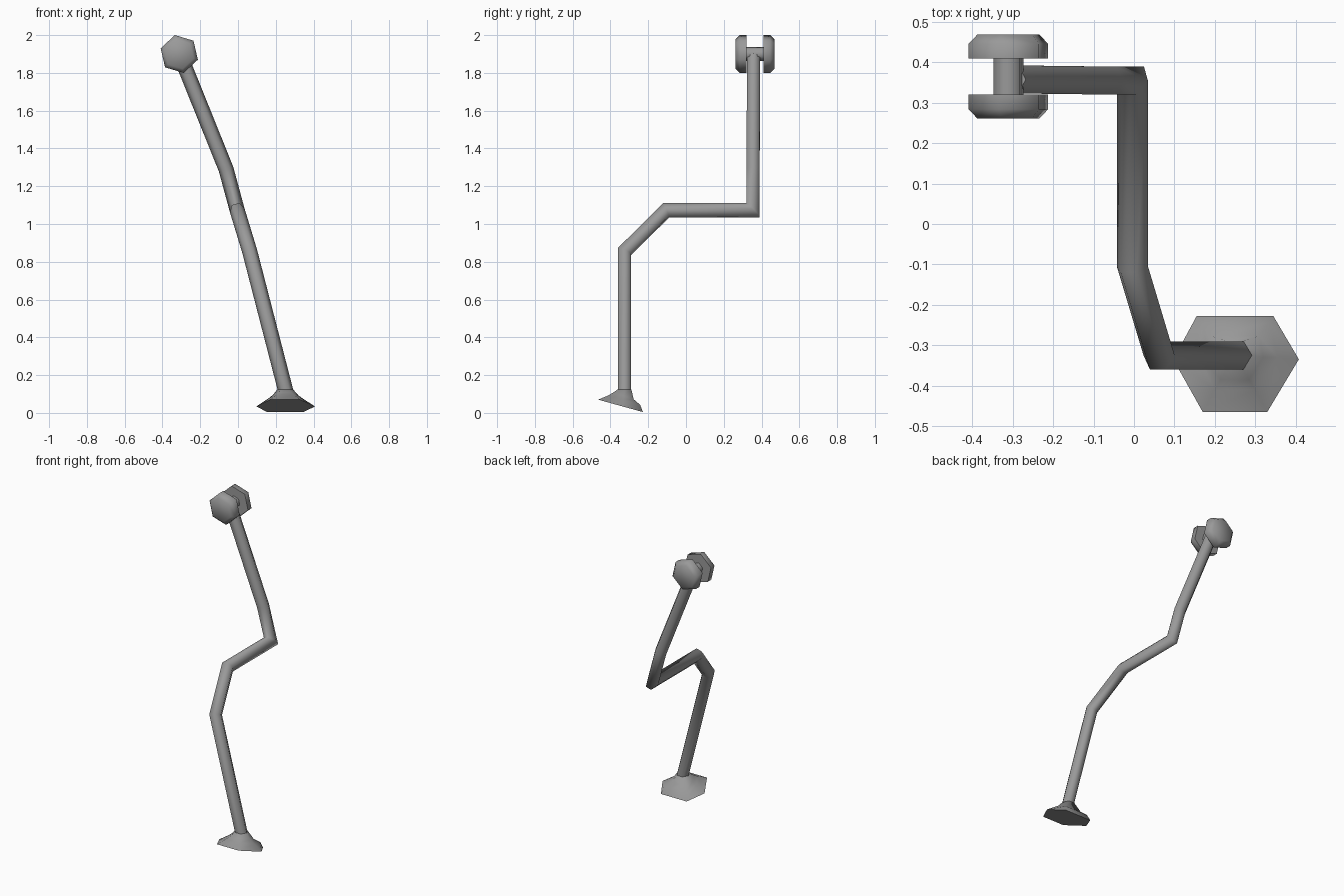
import bpy
from math import cos, sin, radians
from mathutils import Vector

if "Cube" in bpy.data.objects:
    bpy.data.objects.remove(bpy.data.objects["Cube"])

GREY = (0.32, 0.32, 0.32, 1)
metal = bpy.data.materials.new("grey metal")
metal.use_nodes = True
metal.diffuse_color = GREY
metal.node_tree.nodes["Principled BSDF"].inputs["Base Color"].default_value = GREY


def loft(name, rings):
    """Skin a stack of equal-sized rings and cap both ends."""
    n = len(rings[0])
    verts = [tuple(p) for ring in rings for p in ring]
    faces = [tuple(range(n))[::-1], tuple(range(len(verts) - n, len(verts)))]
    for k in range(len(rings) - 1):
        for i in range(n):
            j = (i + 1) % n
            faces.append((k * n + i, k * n + j, k * n + n + j, k * n + n + i))
    mesh = bpy.data.meshes.new(name)
    mesh.from_pydata(verts, [], faces)
    mesh.materials.append(metal)
    obj = bpy.data.objects.new(name, mesh)
    bpy.context.collection.objects.link(obj)
    bpy.ops.object.select_all(action="DESELECT")
    obj.select_set(True)
    bpy.context.view_layer.objects.active = obj
    bpy.ops.object.mode_set(mode="EDIT")
    bpy.ops.mesh.select_all(action="SELECT")
    bpy.ops.mesh.normals_make_consistent(inside=False)
    bpy.ops.object.mode_set(mode="OBJECT")
    bpy.ops.object.shade_smooth_by_angle(angle=radians(62))
    return obj


def hex_ring(centre, u, v, radius, turn=0):
    angles = [radians(turn + 60 * i) for i in range(6)]
    return [Vector(centre) + radius * (cos(a) * u + sin(a) * v) for a in angles]


X, Y, Z = Vector((1, 0, 0)), Vector((0, 1, 0)), Vector((0, 0, 1))

# Cranked rod: a hexagon swept along the path with mitred bends
path = [Vector(p) for p in (
    (0.262, -0.325, 0.08), (0.062, -0.325, 0.855), (-0.004, -0.105, 1.072),
    (-0.004, 0.355, 1.072), (-0.063, 0.355, 1.29), (-0.305, 0.358, 1.89))]
dirs = [(b - a).normalized() for a, b in zip(path, path[1:])]
ring = hex_ring(path[0], Y.cross(dirs[0]).normalized(), Y, 0.04)
rings = [ring]
for k in range(1, len(path)):
    d = dirs[k - 1]
    plane = (d + dirs[min(k, len(dirs) - 1)]).normalized()
    ring = [p + d * ((path[k] - p).dot(plane) / d.dot(plane)) for p in ring]
    rings.append(ring)
loft("cranked_rod", rings)

# Pair of hexagonal end discs, chamfered on their outer sides
hub = Vector((-0.311, 0.365, 1.9))
for name, side in (("front_disc", -1), ("rear_disc", 1)):
    loft(name, [hex_ring(hub + Y * side * off, X, Z, r, 43)
                for off, r in ((0.044, 0.103), (0.081, 0.103), (0.104, 0.08))])

# Axle between the discs
loft("axle", [hex_ring(hub + Y * off, X, Z, 0.039, 43) for off in (-0.05, 0.05)])


# Tilted foot flaring out from the rod
def sole(x, y):
    return (x, y, 0.07 - 0.277 * (y + 0.465))


foot = [
    [sole(*p) for p in ((0.408, -0.335), (0.345, -0.228), (0.155, -0.228),
                        (0.097, -0.335), (0.17, -0.465), (0.33, -0.465))],
    [(0.355, -0.33, 0.068), (0.335, -0.243, 0.043), (0.17, -0.243, 0.043),
     (0.16, -0.33, 0.076), (0.2, -0.41, 0.093), (0.3, -0.41, 0.093)],
    [(0.32, -0.33, 0.092), (0.31, -0.277, 0.072), (0.19, -0.277, 0.072),
     (0.185, -0.33, 0.095), (0.215, -0.385, 0.108), (0.285, -0.385, 0.108)],
    hex_ring((0.25, -0.325, 0.125), X, Y, 0.041),
]
loft("foot", foot)
